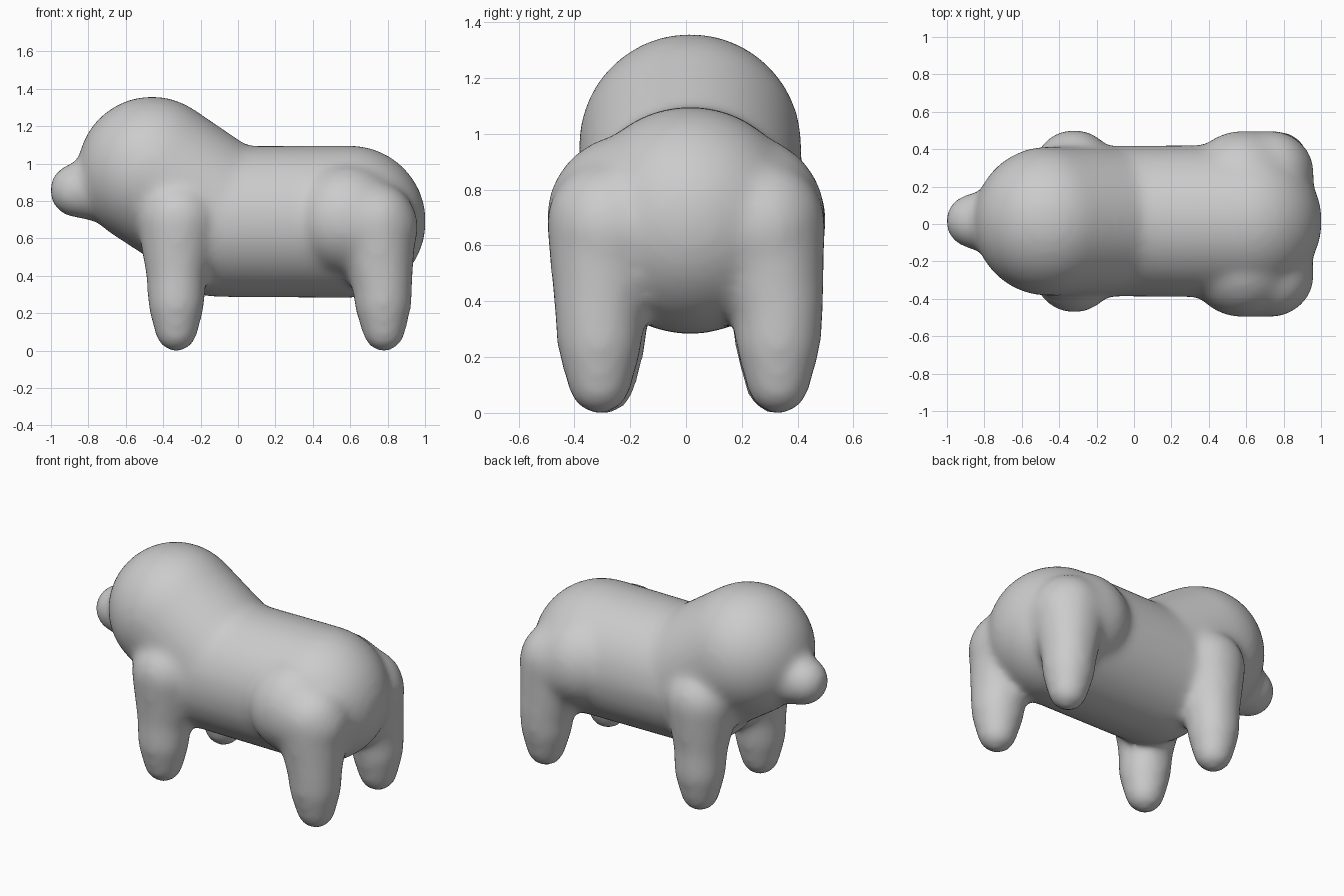
import bpy, bmesh
from mathutils import Matrix, Vector

if "Cube" in bpy.data.objects:
    bpy.data.objects.remove(bpy.data.objects["Cube"])

CY = 0.015  # centre line of the body in y
parts = []


def limb(name, a, ra, b, rb):
    """Tapered capsule: convex hull around two balls."""
    bm = bmesh.new()
    for p, r in ((a, ra), (b, rb)):
        bmesh.ops.create_icosphere(bm, subdivisions=4, radius=r,
                                   matrix=Matrix.Translation(Vector(p)))
    hull = bmesh.ops.convex_hull(bm, input=bm.verts[:])
    junk = {v for v in hull["geom_interior"] if isinstance(v, bmesh.types.BMVert)}
    bmesh.ops.delete(bm, geom=list(junk), context='VERTS')
    bmesh.ops.recalc_face_normals(bm, faces=bm.faces[:])
    me = bpy.data.meshes.new(name)
    bm.to_mesh(me)
    bm.free()
    ob = bpy.data.objects.new(name, me)
    bpy.context.collection.objects.link(ob)
    parts.append(ob)
    return ob


# Torso, neck with head, and snout
torso = limb("animal_body", (-0.11, CY, 0.69), 0.404, (0.598, CY, 0.69), 0.408)
limb("head", (-0.46, CY, 0.96), 0.40, (-0.07, CY, 0.70), 0.395)
limb("snout", (-0.862, CY, 0.857), 0.147, (-0.74, CY, 0.87), 0.18)

# Legs, left and right
for s in (-1, 1):
    y = CY * 0.7 + s * 0.32
    # front: shoulder, upper leg, foot
    limb("front_shoulder", (-0.32, CY + s * 0.27, 0.70), 0.22, (-0.33, CY + s * 0.30, 0.42), 0.163)
    limb("front_leg", (-0.33, CY + s * 0.30, 0.45), 0.162, (-0.33, CY + s * 0.31, 0.26), 0.153)
    limb("front_foot", (-0.33, CY + s * 0.31, 0.26), 0.153, (-0.33, CY + s * 0.31, 0.108), 0.115)
    # rear: hip, thigh, lower leg, foot
    limb("hip", (0.58, s * 0.20, 0.70), 0.30, (0.74, s * 0.27, 0.66), 0.225)
    limb("thigh", (0.73, s * 0.275, 0.68), 0.225, (0.77, y, 0.36), 0.162)
    limb("rear_leg", (0.77, y, 0.40), 0.165, (0.775, y, 0.26), 0.155)
    limb("rear_foot", (0.775, y, 0.26), 0.155, (0.78, y, 0.108), 0.115)

# Fuse everything into one smooth skin
bpy.ops.object.select_all(action='DESELECT')
for ob in parts:
    ob.select_set(True)
bpy.context.view_layer.objects.active = torso
bpy.ops.object.join()

remesh = torso.modifiers.new("fuse", 'REMESH')
remesh.mode = 'VOXEL'
remesh.voxel_size = 0.022
remesh.use_smooth_shade = True
soften = torso.modifiers.new("soften", 'SMOOTH')
soften.factor = 0.5
soften.iterations = 22
